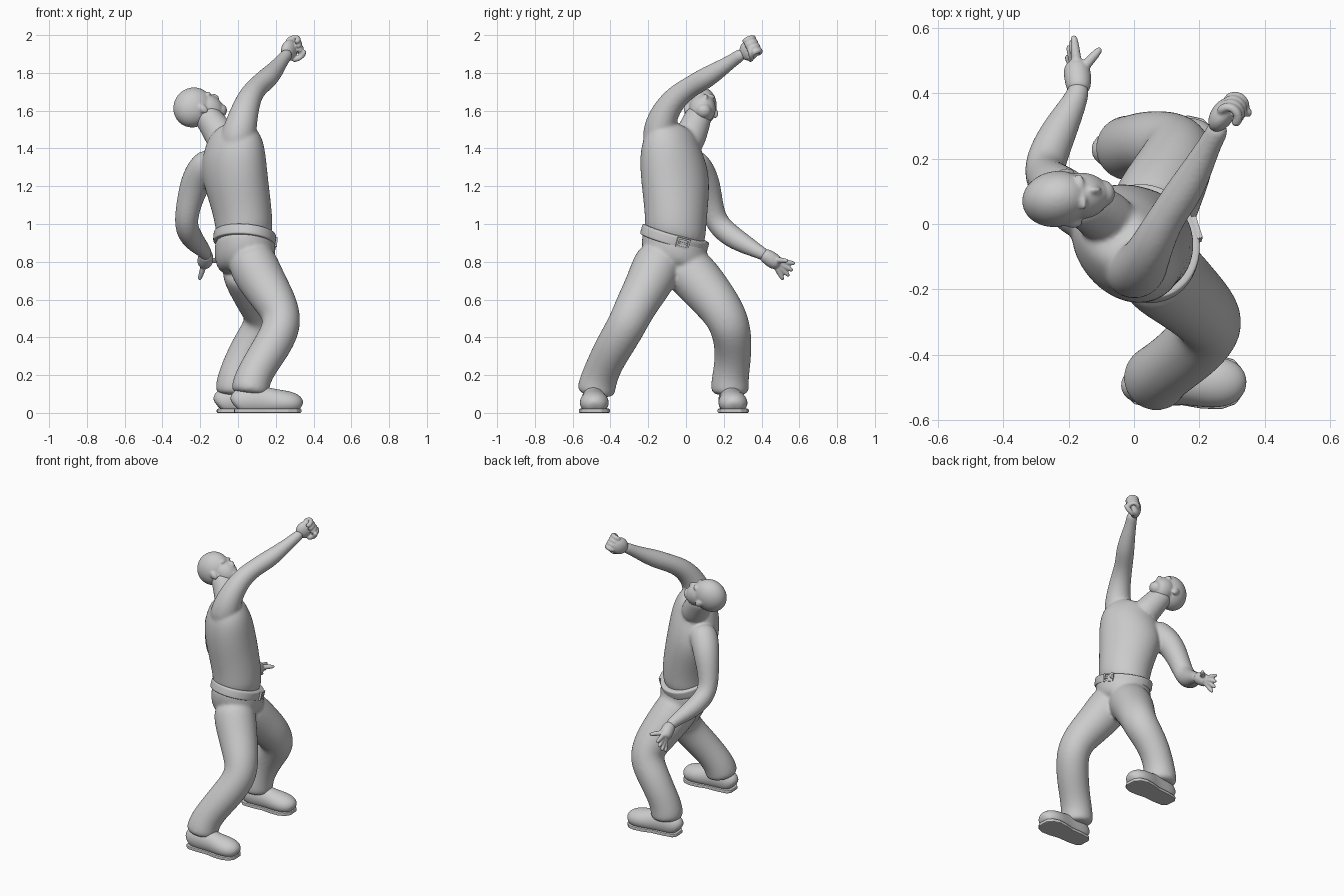
import bpy
import bmesh
from math import sin, cos, pi, radians
from mathutils import Vector, Matrix

if "Cube" in bpy.data.objects:
    bpy.data.objects.remove(bpy.data.objects["Cube"])

grey = bpy.data.materials.new("plain grey")
grey.use_nodes = True
grey.diffuse_color = (0.6, 0.6, 0.6, 1)
grey.node_tree.nodes["Principled BSDF"].inputs["Base Color"].default_value = (0.6, 0.6, 0.6, 1)


def side_axis(yaw, roll):
    """Direction towards the right flank of a body section."""
    y, r = radians(yaw), radians(roll)
    return Vector((sin(y) * cos(r), -cos(y) * cos(r), sin(r)))


def loft(bm, rings, n=16):
    """Closed tube through (centre, side axis or None, half width, half depth)."""
    centres = [Vector(r[0]) for r in rings]
    side, loops = None, []
    for i, (c, s, w, d) in enumerate(rings):
        tangent = (centres[min(i + 1, len(rings) - 1)] - centres[max(i - 1, 0)]).normalized()
        if s is None:
            s = side or tangent.orthogonal()
            s = (s - tangent * s.dot(tangent)).normalized()
        side = s
        front = tangent.cross(s).normalized()
        loops.append([bm.verts.new(centres[i] + s * (w * cos(2 * pi * k / n)) + front * (d * sin(2 * pi * k / n)))
                      for k in range(n)])
    for a, b in zip(loops, loops[1:]):
        for k in range(n):
            bm.faces.new((a[k], a[(k + 1) % n], b[(k + 1) % n], b[k]))
    bm.faces.new(loops[0][::-1])
    bm.faces.new(loops[-1])


def limb(bm, points, n=16):
    """Round tube through (x, y, z, radius) points."""
    loft(bm, [(p[:3], None, p[3], p[3]) for p in points], n)


def blob(bm, frame, centre, radii):
    """Ellipsoid placed in a local frame."""
    m = frame @ Matrix.Translation(centre) @ Matrix.Diagonal((*radii, 1))
    bmesh.ops.create_uvsphere(bm, u_segments=20, v_segments=12, radius=1, matrix=m)


def finish(name, bm, voxel=None, smooth=4):
    bmesh.ops.recalc_face_normals(bm, faces=bm.faces)
    mesh = bpy.data.meshes.new(name)
    bm.to_mesh(mesh)
    bm.free()
    mesh.shade_smooth()
    mesh.materials.append(grey)
    ob = bpy.data.objects.new(name, mesh)
    bpy.context.collection.objects.link(ob)
    ob.modifiers.new("round", "SUBSURF").levels = 2
    ob.modifiers["round"].render_levels = 2
    if voxel:
        fuse = ob.modifiers.new("fuse", "REMESH")
        fuse.mode = "VOXEL"
        fuse.voxel_size = voxel
        fuse.use_smooth_shade = True
        blend = ob.modifiers.new("blend", "SMOOTH")
        blend.factor = 0.5
        blend.iterations = smooth
    return ob


# Upper body: twisting torso, neck and both arms
bm = bmesh.new()
spine = [((.035, -.06, .87), 18, 14, .165, .145), ((.035, -.055, 1.0), 20, 12, .166, .152),
         ((.012, -.055, 1.13), 28, 12, .182, .156), ((-.015, -.06, 1.26), 36, 16, .204, .16),
         ((-.03, -.065, 1.37), 43, 24, .21, .152), ((-.045, -.05, 1.45), 45, 30, .172, .12),
         ((-.07, -.02, 1.51), 45, 32, .09, .08)]
loft(bm, [(c, side_axis(yaw, roll), w, d) for c, yaw, roll, w, d in spine], 24)
limb(bm, [(-.05, -.01, 1.4, .095), (-.1, .03, 1.48, .085), (-.14, .055, 1.54, .077), (-.19, .075, 1.6, .07)])
limb(bm, [(-.02, -.13, 1.38, .1), (.01, -.145, 1.5, .092), (.035, -.11, 1.6, .075), (.065, -.045, 1.68, .064),
          (.105, .03, 1.73, .056), (.155, .1, 1.77, .059), (.2, .18, 1.82, .047), (.24, .26, 1.875, .034),
          (.27, .31, 1.91, .036)])
limb(bm, [(-.12, .01, 1.34, .09), (-.185, .06, 1.29, .09), (-.225, .1, 1.22, .083), (-.255, .125, 1.13, .07),
          (-.275, .15, 1.03, .063), (-.27, .195, .97, .064), (-.24, .265, .918, .06), (-.195, .35, .872, .045),
          (-.17, .4, .845, .035), (-.17, .43, .83, .034)])
finish("torso_and_arms", bm, .009, 8)

# Head tilted back: local axes are side, face and crown
face = Vector((.6, .22, .77)).normalized()
crown = Vector((-.85, -.02, .6))
crown = (crown - face * crown.dot(face)).normalized()
head = Matrix((face.cross(crown), face, crown)).transposed().to_4x4()
head.translation = (-.205, .08, 1.61)
bm = bmesh.new()
blob(bm, head, (0, -.015, .03), (.087, .112, .104))
blob(bm, head, (0, .028, -.035), (.072, .078, .09))
blob(bm, head, (0, .058, -.095), (.042, .042, .035))
blob(bm, head, (0, .1, -.03), (.012, .02, .024))
blob(bm, head, (0, .088, -.07), (.026, .012, .012))
for sign in (-1, 1):
    blob(bm, head, (.028 * sign, .084, .01), (.03, .016, .012))
    blob(bm, head, (.081 * sign, -.005, -.015), (.012, .02, .03))
finish("head", bm, .006, 6)

# Open left hand with spread fingers
bm = bmesh.new()
limb(bm, [(-.17, .4, .845, .033), (-.17, .43, .828, .041), (-.174, .465, .803, .044), (-.18, .495, .782, .034)])
knuckle = Vector((-.172, .46, .81))
for tip in [(-.185, .58, .79), (-.19, .568, .752), (-.2, .548, .722), (-.205, .515, .702), (-.1, .54, .805)]:
    tip = Vector(tip)
    limb(bm, [(*knuckle.lerp(tip, t), r) for t, r in ((.1, .018), (.5, .017), (.8, .014), (1, .01))], 8)
finish("left_hand", bm, .005, 3)

# Raised right fist: fingers curl round the palm
bm = bmesh.new()
reach = Vector((.45, .7, .5)).normalized()
palm = Vector((.8, -.5, 0)).normalized()
across = reach.cross(palm)
fist = Matrix((across, reach, palm)).transposed().to_4x4()
fist.translation = (.275, .332, 1.92)
blob(bm, fist, (0, 0, -.005), (.056, .06, .036))
for i in range(4):
    x = (i - 1.5) * .026
    curl = [(x, .02, -.02), (x, .06, -.01), (x, .066, .02), (x, .045, .045), (x, .012, .042)]
    limb(bm, [(*(fist @ Vector(p)), .017) for p in curl], 8)
thumb = [(.05, -.02, .005), (.058, .01, .03), (.045, .03, .055), (.02, .04, .06)]
limb(bm, [(*(fist @ Vector(p)), .016) for p in thumb], 8)
finish("right_fist", bm, .005, 3)

# Trousers: pelvis and two bent legs with loose cuffs
bm = bmesh.new()
hips = [((.035, -.06, .95), .172, .152), ((.035, -.06, .9), .18, .16),
        ((.04, -.06, .82), .185, .165), ((.045, -.055, .74), .13, .13)]
loft(bm, [(c, side_axis(18, 14), w, d) for c, w, d in hips], 24)
limb(bm, [(.05, -.12, .86, .12), (.085, -.155, .77, .137), (.15, -.21, .66, .122), (.215, -.27, .56, .111),
          (.24, -.31, .47, .105), (.185, -.375, .36, .103), (.125, -.425, .27, .097), (.08, -.458, .19, .098),
          (.065, -.475, .13, .104), (.06, -.48, .09, .096)])
limb(bm, [(.03, -.04, .8, .13), (.055, .04, .73, .138), (.095, .12, .635, .128), (.135, .195, .54, .116),
          (.14, .235, .46, .11), (.07, .25, .36, .102), (.02, .247, .27, .097), (-.01, .235, .19, .099),
          (-.02, .232, .13, .104), (-.02, .232, .09, .095)])
finish("trousers", bm, .01, 8)

# Tilted belt with a framed buckle
side = side_axis(18, 14)
up = Vector((.1, .24, .96))
up = (up - side * up.dot(side)).normalized()
front = up.cross(side)
waist = Vector((.035, -.06, .925))
bm = bmesh.new()
loft(bm, [(waist + up * h, side, w, w - .022) for h, w in
          ((-.03, .17), (-.027, .185), (-.018, .187), (.018, .187), (.027, .185), (.03, .17))], 32)
finish("belt", bm)
frame = Matrix((side, front, up)).transposed().to_4x4()
frame.translation = waist + front * .16
bm = bmesh.new()
for x, z, w, h in ((0, .022, .07, .01), (0, -.022, .07, .01), (.031, 0, .01, .05),
                   (-.031, 0, .01, .05), (0, 0, .05, .01)):
    m = frame @ Matrix.Translation((x, 0, z)) @ Matrix.Diagonal((w, .022, h, 1))
    bmesh.ops.create_cube(bm, size=1, matrix=m)
buckle = finish("buckle", bm)
buckle.modifiers.remove(buckle.modifiers["round"])
bpy.context.view_layer.objects.active = buckle
buckle.select_set(True)
bpy.ops.object.shade_smooth_by_angle()

# Shoes: lofted uppers over flat soles, given as (distance, half width, height)
shape = [(.005, .035, .08), (.025, .057, .13), (.09, .064, .15), (.17, .064, .14), (.23, .076, .125),
         (.29, .08, .118), (.335, .066, .1), (.36, .034, .06)]
for name, heel, yaw in (("right_shoe", (-.025, -.495, 0), 2), ("left_shoe", (-.115, .225, 0), 5)):
    place = Matrix.Translation(heel) @ Matrix.Rotation(radians(yaw), 4, "Z")
    across = place.to_3x3() @ Vector((0, -1, 0))
    bm = bmesh.new()
    loft(bm, [(place @ Vector((t, 0, h * .45)), across, w, h * .55) for t, w, h in shape])
    for v in bm.verts:
        v.co.z = max(v.co.z, .01)
    finish(name, bm)
    bm = bmesh.new()
    outline = [(t, w) for t, w, h in shape] + [(t, -w) for t, w, h in reversed(shape)]
    base = bm.faces.new([bm.verts.new(place @ Vector((t, w * 1.03, 0))) for t, w in outline])
    top = bmesh.ops.extrude_face_region(bm, geom=[base])
    for v in top["geom"]:
        if isinstance(v, bmesh.types.BMVert):
            v.co.z += .022
    sole = finish(name.replace("shoe", "sole"), bm)
    sole.modifiers.remove(sole.modifiers["round"])
    sole.data.shade_flat()
    edge = sole.modifiers.new("edge", "BEVEL")
    edge.width = .006
    edge.segments = 2
